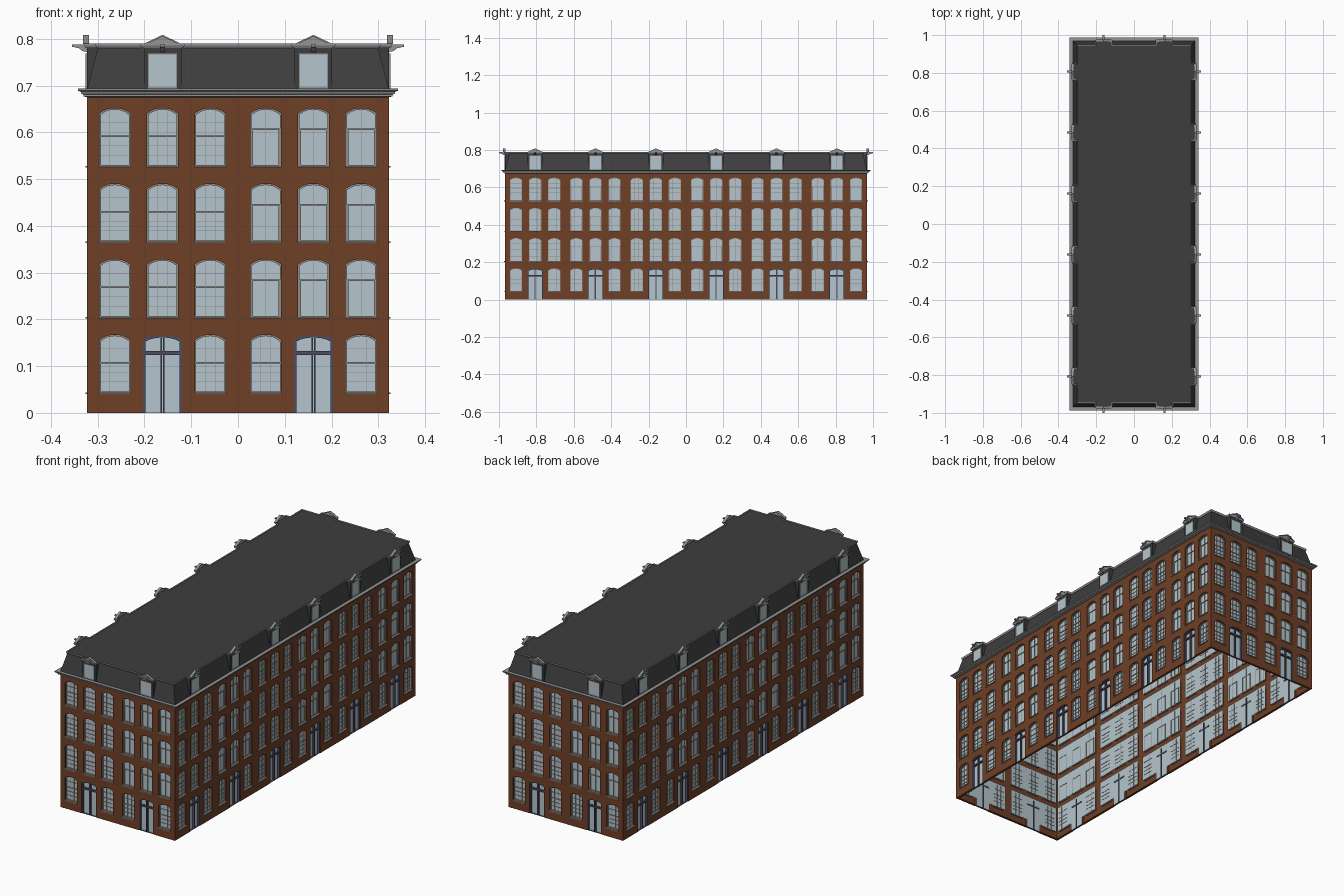
import bpy, bmesh, math
from mathutils import Matrix, Vector

if "Cube" in bpy.data.objects:
    bpy.data.objects.remove(bpy.data.objects["Cube"])

BAY = 0.3227                 # width of one repeating bay
HX, HY = BAY, 3 * BAY        # half footprint: 2 bays by 6 bays
FLOORS = [0.043 + 0.1615 * i for i in range(4)]
WIN_X = (-0.102, 0.0, 0.102)
DEPTH = 0.012                # window recess


def material(name, rgb):
    m = bpy.data.materials.new(name)
    m.diffuse_color = (*rgb, 1)
    m.use_nodes = True
    m.node_tree.nodes["Principled BSDF"].inputs["Base Color"].default_value = m.diffuse_color
    return m


BRICK = material("brick", (0.16, 0.05, 0.02))
GLASS = material("glass", (0.46, 0.56, 0.61))
FRAME = material("frame", (0.30, 0.27, 0.24))
NAVY = material("door_paint", (0.075, 0.07, 0.12))
SLATE = material("slate", (0.048, 0.048, 0.048))
STONE = material("stone", (0.30, 0.30, 0.30))


def to_mesh(bm, name, mat):
    bmesh.ops.recalc_face_normals(bm, faces=bm.faces)
    me = bpy.data.meshes.new(name)
    bm.to_mesh(me)
    bm.free()
    me.materials.append(mat)
    return me


def add_object(name, me, matrix=Matrix()):
    ob = bpy.data.objects.new(name, me)
    ob.matrix_world = matrix
    bpy.context.collection.objects.link(ob)


def box(bm, x0, x1, y0, y1, z0, z1):
    m = Matrix.Translation(((x0 + x1) / 2, (y0 + y1) / 2, (z0 + z1) / 2))
    bmesh.ops.create_cube(bm, size=1, matrix=m @ Matrix.Diagonal((x1 - x0, y1 - y0, z1 - z0, 1)))


def quad(bm, x0, x1, z0, z1, y):
    bm.faces.new([bm.verts.new(p) for p in ((x0, y, z0), (x1, y, z0), (x1, y, z1), (x0, y, z1))])


def plate(bm, loops, y0, y1):
    """Flat plate in the wall plane with holes, returned back from y0 to y1."""
    edges = []
    for loop in loops:
        front = [bm.verts.new((x, y0, z)) for x, z in loop]
        back = [bm.verts.new((x, y1, z)) for x, z in loop]
        for i in range(len(loop)):
            j = (i + 1) % len(loop)
            edges.append(bm.edges.new((front[i], front[j])))
            if not (abs(loop[i][0]) > 0.16 and abs(loop[j][0]) > 0.16):
                bm.faces.new((front[i], front[j], back[j], back[i]))
    bmesh.ops.triangle_fill(bm, edges=edges, use_beauty=True, normal=(0, -1, 0))


def arch(cx, hw, z0, spring, rise, n=8):
    pts = [(cx - hw, z0)]
    for i in range(n + 1):
        t = -1 + 2 * i / n
        pts.append((cx + hw * t, spring + rise * (1 - abs(t) ** 2.4)))
    return pts + [(cx + hw, z0)]


def window(cx, zb, inset=0.0):
    return arch(cx, 0.033 - inset, zb + inset, zb + 0.113 - inset, 0.011)


def door(inset=0.0):
    return arch(0, 0.0415 - inset, 0, 0.158 - inset, 0.008)


def openings():
    return [(x, z) for z in FLOORS for x in WIN_X if not (x == 0 and z == FLOORS[0])]


# brick wall of one bay, doorway notched into the outline
bm = bmesh.new()
h = BAY / 2
outline = [(-h, 0)] + door() + [(h, 0), (h, 0.68), (-h, 0.68)]
plate(bm, [outline] + [window(x, z) for x, z in openings()], 0, DEPTH)
wall_mesh = to_mesh(bm, "wall", BRICK)

# glass: one wide sheet per floor, door pane, dormer pane
bm = bmesh.new()
for z in FLOORS:
    quad(bm, -0.145, 0.145, z - 0.004, z + 0.129, DEPTH)
quad(bm, -0.0415, 0.0415, 0, FLOORS[0] - 0.004, DEPTH)
quad(bm, -0.029, 0.029, 0.697, 0.767, -0.001)
glass_mesh = to_mesh(bm, "glass", GLASS)


# window frames: multi-pane sashes, or a transom over a single sash
def frames(style):
    bm = bmesh.new()
    for x, z in openings():
        plate(bm, [window(x, z), window(x, z, 0.003)], 0.006, DEPTH)
        box(bm, x - 0.035, x + 0.035, -0.004, DEPTH, z - 0.003, z + 0.001)
        y0, y1 = 0.0095, 0.0135
        if style == "sash" or z == FLOORS[0]:
            box(bm, x - 0.03, x + 0.03, 0.008, y1, z + 0.063, z + 0.066)
            for dz in (0.024, 0.044, 0.094):
                box(bm, x - 0.03, x + 0.03, y0, y1, z + dz - 0.0005, z + dz + 0.0005)
            for dx in (-0.011, 0.011):
                box(bm, x + dx - 0.0005, x + dx + 0.0005, y0, y1, z, z + 0.12)
        else:
            box(bm, x - 0.03, x + 0.03, 0.008, y1, z + 0.078, z + 0.081)
            box(bm, x - 0.0005, x + 0.0005, y0, y1, z, z + 0.12)
            for dx in (-0.0285, 0.0285):
                box(bm, x + dx - 0.0015, x + dx + 0.0015, 0.008, y1, z, z + 0.078)
    return to_mesh(bm, style + "_windows", FRAME)


frame_meshes = [frames("sash"), frames("transom")]

# double door frame
bm = bmesh.new()
plate(bm, [door(), door(0.005)], 0.002, DEPTH)
box(bm, -0.037, 0.037, 0.003, 0.0135, 0.124, 0.132)
box(bm, -0.004, -0.0008, 0.004, 0.0135, 0, 0.16)
box(bm, 0.0008, 0.004, 0.004, 0.0135, 0, 0.16)
door_mesh = to_mesh(bm, "door", NAVY)

# dormer body
bm = bmesh.new()
box(bm, -0.04, 0.04, 0, 0.035, 0.692, 0.785)
dormer_mesh = to_mesh(bm, "dormer", SLATE)

# dormer trim: window surround, gable, raking edge and bracket
bm = bmesh.new()
rect = lambda w, a, b: [(-w, a), (w, a), (w, b), (-w, b)]
plate(bm, [rect(0.031, 0.694, 0.769), rect(0.029, 0.697, 0.767)], -0.003, 0)
gable = [(-0.04, 0.789), (0.04, 0.789), (0, 0.808)]
plate(bm, [gable], -0.003, 0.004)
plate(bm, [[(x, z) for x, z in gable]], 0.004, 0.004)
for s in (-1, 1):
    plate(bm, [[(s * 0.041, 0.789), (0, 0.8085), (0, 0.805), (s * 0.033, 0.789)]], -0.009, 0.004)
side = [(0, 0.772), (-0.01, 0.774), (-0.018, 0.780), (-0.032, 0.783), (-0.032, 0.788), (0, 0.788)]
a, b = ([bm.verts.new((x, y, z)) for y, z in side] for x in (-0.005, 0.005))
bm.faces.new(a)
bm.faces.new(b)
for i in range(len(side)):
    j = (i + 1) % len(side)
    bm.faces.new((a[i], a[j], b[j], b[i]))
trim_mesh = to_mesh(bm, "dormer_trim", STONE)

# place the bays round the four sides and trace the stepped roof edge
INSET = 0.024
roof_path = []
for k, side_name in enumerate(("front", "right", "back", "left")):
    rot = Matrix.Rotation(k * math.pi / 2, 4, 'Z')
    half, dist, count = (HX, HY, 2) if k % 2 == 0 else (HY, HX, 6)
    local = [(-half + INSET, INSET - dist)]
    for i in range(count):
        c = (i - (count - 1) / 2) * BAY
        m = rot @ Matrix.Translation((c, -dist, 0))
        tag = f"{side_name}_bay_{i + 1}_"
        for part, me in (("wall", wall_mesh), ("glass", glass_mesh), ("windows", frame_meshes[i % 2]),
                         ("door", door_mesh), ("dormer", dormer_mesh), ("dormer_trim", trim_mesh)):
            add_object(tag + part, me, m)
        local += [(c - 0.041, INSET - dist), (c - 0.041, -dist),
                  (c + 0.041, -dist), (c + 0.041, INSET - dist)]
    roof_path += [(rot @ Vector((x, y, 0))).to_2d() for x, y in local]


def sweep(name, path, profile, mat, closed=True):
    """Carry an (outward offset, z) profile round a right-angled path."""
    bm = bmesh.new()
    n = len(path)
    rings = []
    for i, p in enumerate(path):
        d1, d2 = (p - path[i - 1]).normalized(), (path[(i + 1) % n] - p).normalized()
        out = Vector((d1.y + d2.y, -d1.x - d2.x))
        rings.append([bm.verts.new((*(p + out * d), z)) for d, z in profile])
    m = len(profile)
    for i in range(n):
        r, q = rings[i], rings[(i + 1) % n]
        for j in range(m if closed else m - 1):
            l = (j + 1) % m
            bm.faces.new((r[j], q[j], q[l], r[l]))
    add_object(name, to_mesh(bm, name, mat))


base = [Vector(p) for p in ((-HX, -HY), (HX, -HY), (HX, HY), (-HX, HY))]
# main cornice, mansard slope, roof rim and flat roof
sweep("main_cornice", base, [(0, 0.675), (0.008, 0.677), (0.008, 0.681), (0.012, 0.682), (0.014, 0.687),
                             (0.019, 0.689), (0.020, 0.694), (0.004, 0.694), (0, 0.692)], STONE)
sweep("mansard_slope", base, [(0, 0.692), (-INSET, 0.786)], SLATE, closed=False)
sweep("roof_rim", roof_path, [(0, 0.780), (0.003, 0.780), (0.006, 0.786), (0.006, 0.790),
                              (0.002, 0.790), (0, 0.786)], STONE)
bm = bmesh.new()
bm.faces.new([bm.verts.new((p.x, p.y, 0.787)) for p in roof_path])
add_object("flat_roof", to_mesh(bm, "flat_roof", SLATE))
